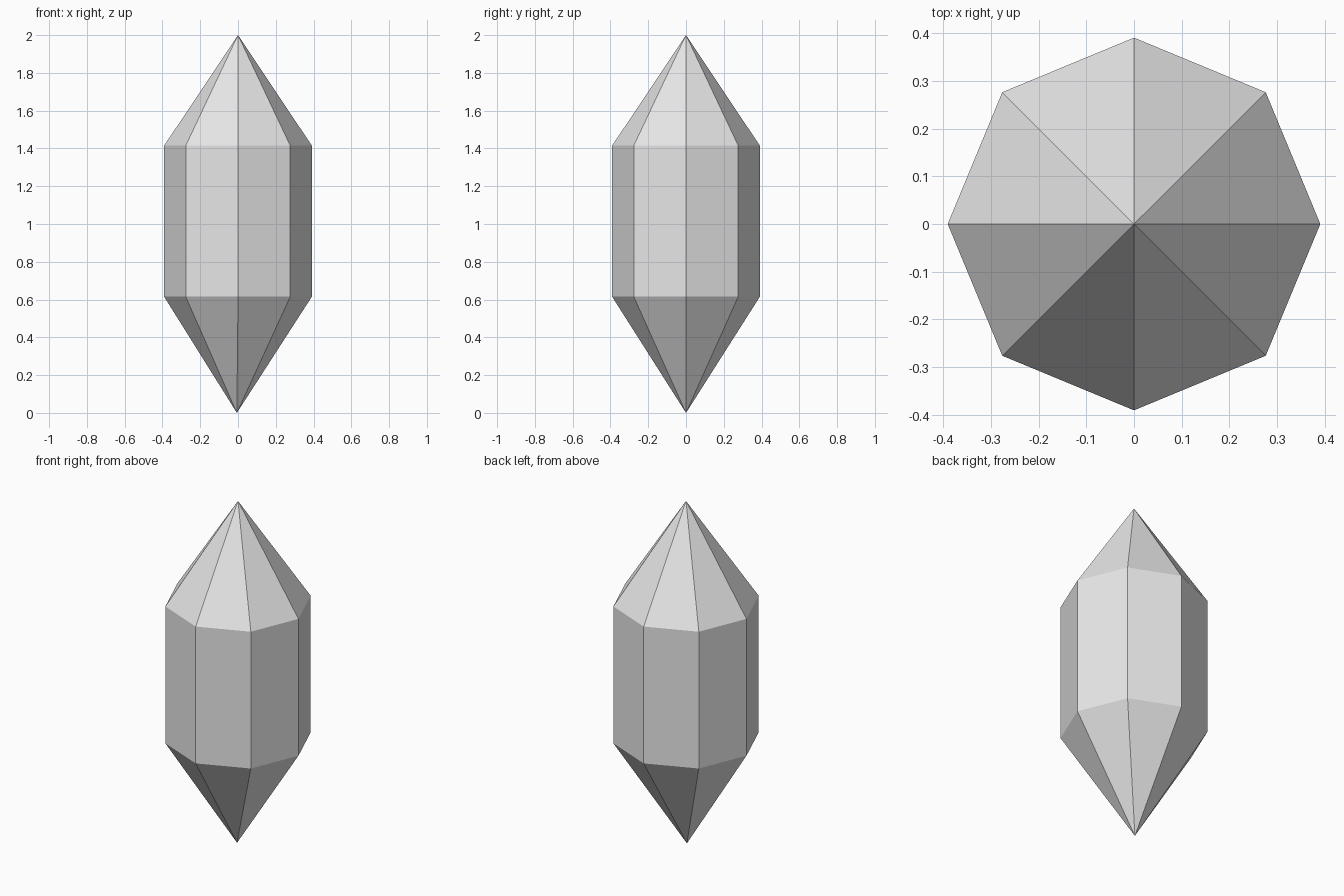
import bpy
import bmesh
from math import cos, sin, pi

cube = bpy.data.objects.get("Cube")
if cube:
    bpy.data.objects.remove(cube, do_unlink=True)

SIDES = 8
RADIUS = 0.391
LOW, HIGH, TOP = 0.615, 1.415, 2.0

# Plain grey stone
grey = bpy.data.materials.new("light_grey")
grey.use_nodes = True
color = (0.8, 0.8, 0.8, 1)
grey.diffuse_color = color
grey.node_tree.nodes["Principled BSDF"].inputs["Base Color"].default_value = color

bm = bmesh.new()


def ring(z):
    """Octagonal ring with corners on the main axes."""
    return [bm.verts.new((RADIUS * cos(2 * pi * i / SIDES),
                          RADIUS * sin(2 * pi * i / SIDES), z))
            for i in range(SIDES)]


# Prism body between two points; the lower tip sits a hair off centre
low, high = ring(LOW), ring(HIGH)
tip = bm.verts.new((0, 0, TOP))
base = bm.verts.new((-0.006, 0, 0))
for i in range(SIDES):
    j = (i + 1) % SIDES
    bm.faces.new((low[i], low[j], high[j], high[i]))
    bm.faces.new((high[i], high[j], tip))
    bm.faces.new((low[j], low[i], base))

mesh = bpy.data.meshes.new("crystal")
bm.to_mesh(mesh)
bm.free()
mesh.materials.append(grey)
crystal = bpy.data.objects.new("crystal", mesh)
bpy.context.scene.collection.objects.link(crystal)
